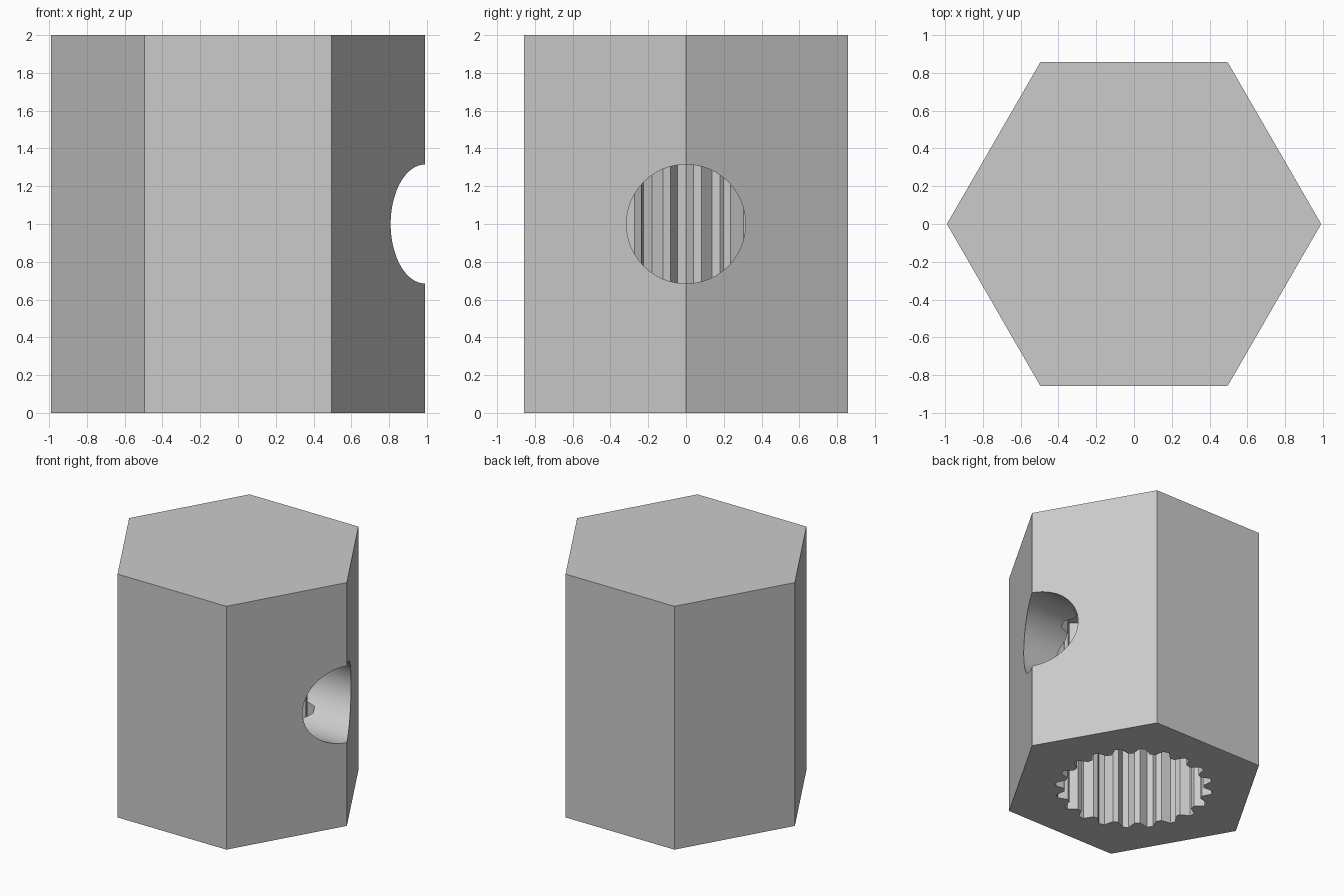
import bpy
from math import cos, sin, radians, pi

if "Cube" in bpy.data.objects:
    bpy.data.objects.remove(bpy.data.objects["Cube"], do_unlink=True)

HEIGHT = 2.0
HEX_RADIUS = 0.99
GROOVE_RADIUS, TOOTH_RADIUS = 0.585, 0.52
TEETH = 20
BORE_DEPTH = 1.6
HOLE_RADIUS = 0.315

grey = bpy.data.materials.new("plain_grey")
grey.use_nodes = True
colour = (0.6, 0.6, 0.6, 1)
grey.diffuse_color = colour
grey.node_tree.nodes["Principled BSDF"].inputs["Base Color"].default_value = colour


def prism(name, outline, z0, z1):
    """Extrude a closed outline from z0 to z1."""
    n = len(outline)
    verts = [(x, y, z) for z in (z0, z1) for x, y in outline]
    faces = [(i, (i + 1) % n, (i + 1) % n + n, i + n) for i in range(n)]
    faces += [tuple(reversed(range(n))), tuple(range(n, 2 * n))]
    mesh = bpy.data.meshes.new(name)
    mesh.from_pydata(verts, [], faces)
    mesh.materials.append(grey)
    obj = bpy.data.objects.new(name, mesh)
    bpy.context.collection.objects.link(obj)
    return obj


def polar(radius, angle):
    return radius * cos(angle), radius * sin(angle)


# Hexagonal body
body = prism("hex_body", [polar(HEX_RADIUS, i * pi / 3) for i in range(6)], 0, HEIGHT)

# Splined bore, open at the bottom: two groove points, then two tooth points
steps = TEETH * 4
spline = [polar(GROOVE_RADIUS if k % 4 < 2 else TOOTH_RADIUS, k * 2 * pi / steps)
          for k in range(steps)]
bore = prism("bore_cutter", spline, -0.2, BORE_DEPTH)

# Round screw hole through the corner on the left side, into the bore
hole = prism("screw_hole_cutter",
             [polar(HOLE_RADIUS, i * 2 * pi / 96) for i in range(96)], 0, 1.3)
hole.rotation_euler = (0, radians(90), 0)
hole.location = (0, 0, HEIGHT / 2)

for cutter in (bore, hole):
    cut = body.modifiers.new(cutter.name, "BOOLEAN")
    cut.operation = "DIFFERENCE"
    cut.solver = "EXACT"
    cut.object = cutter

# Bake the cuts, then drop the cutters
bpy.context.view_layer.update()
bpy.context.view_layer.objects.active = body
body.select_set(True)
for cut in list(body.modifiers):
    bpy.ops.object.modifier_apply(modifier=cut.name)
for cutter in (bore, hole):
    bpy.data.objects.remove(cutter, do_unlink=True)

# Smooth the round hole, keep every spline and hex edge sharp
bpy.ops.object.shade_smooth_by_angle(angle=radians(15))
